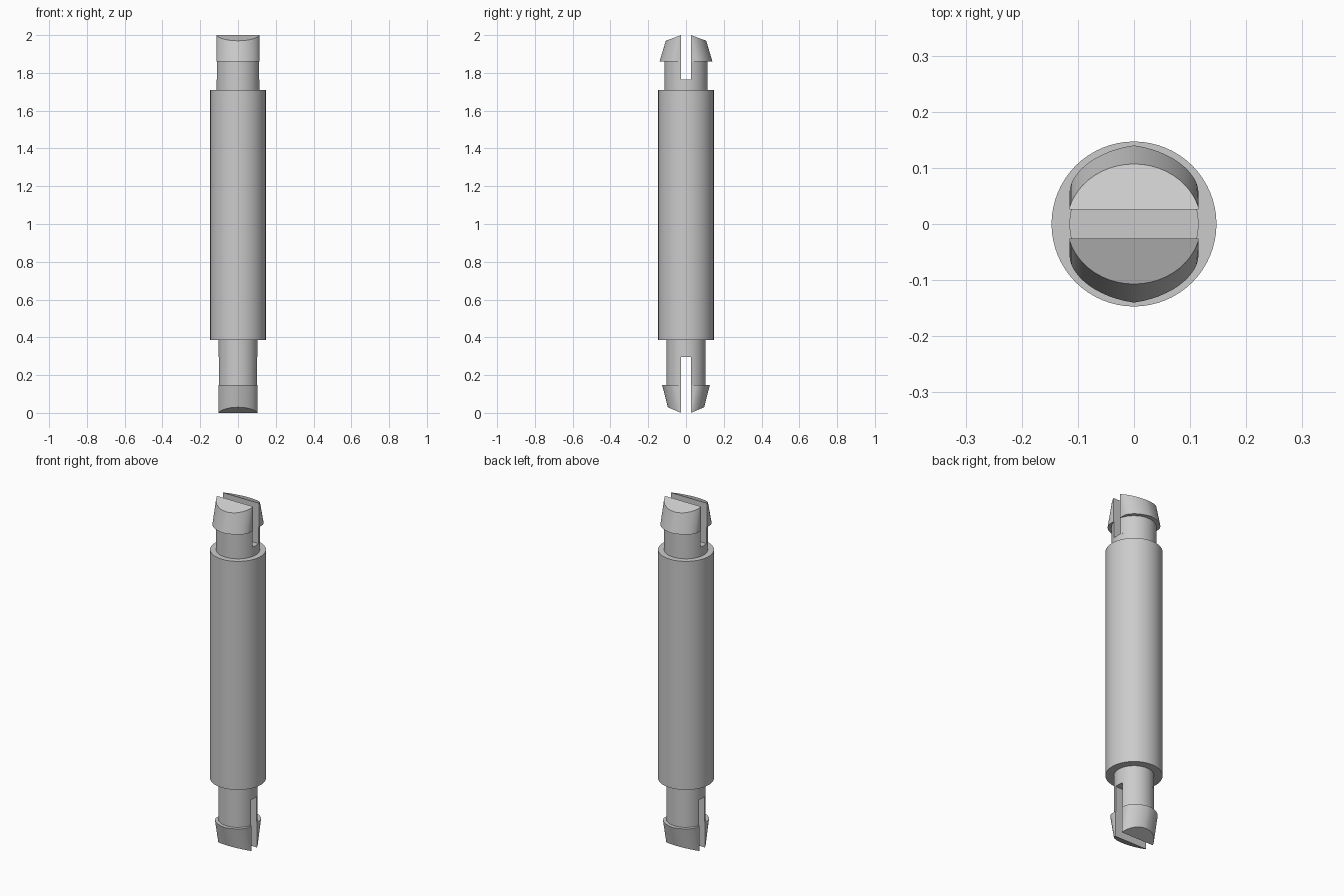
import bpy, bmesh, math

if "Cube" in bpy.data.objects:
    bpy.data.objects.remove(bpy.data.objects["Cube"])

GAP = 0.026  # half width of the slot


def finish(bm, name):
    bmesh.ops.recalc_face_normals(bm, faces=bm.faces)
    me = bpy.data.meshes.new(name)
    bm.to_mesh(me)
    bm.free()
    ob = bpy.data.objects.new(name, me)
    bpy.context.collection.objects.link(ob)
    bpy.ops.object.select_all(action='DESELECT')
    ob.select_set(True)
    bpy.context.view_layer.objects.active = ob
    bpy.ops.object.shade_smooth_by_angle(angle=math.radians(25))
    return ob


def loft(name, lower, upper):
    """Closed solid between two matching loops of 3D points."""
    bm = bmesh.new()
    a = [bm.verts.new(p) for p in lower]
    b = [bm.verts.new(p) for p in upper]
    n = len(a)
    for i in range(n):
        j = (i + 1) % n
        bm.faces.new((a[i], a[j], b[j], b[i]))
    bm.faces.new(a)
    bm.faces.new(b)
    return finish(bm, name)


def rod(name, r, z0, z1, n=64):
    ring = [(r * math.cos(2 * math.pi * i / n), r * math.sin(2 * math.pi * i / n)) for i in range(n)]
    return loft(name, [(x, y, z0) for x, y in ring], [(x, y, z1) for x, y in ring])


def clip(prefix, s, side, end, shoulder, slot, body):
    """Slotted snap end: solid neck, then two split prongs with barbed heads."""
    d = 1 if end > body else -1
    w = 0.115 * s
    rod(prefix + "_neck", w, body, slot)

    # half-round prong outline beside the slot
    a0 = math.asin(GAP / w)
    n = 24
    prong = [(w * math.cos(a0 + (math.pi - 2 * a0) * i / n),
              w * math.sin(a0 + (math.pi - 2 * a0) * i / n)) for i in range(n + 1)]

    # barb base is a pointed arch, barb tip is a flatter ellipse
    m = 12
    xs = [w * math.sin(math.pi / 2 * i / m) for i in range(-m, m + 1)]

    def arch(x):
        u = abs(x) / w
        return s * (0.055 + 0.085 * (0.82 * math.sqrt(max(0, 1 - u * u)) + 0.18 * (1 - u)))

    def tip(x):
        return s * 0.107 * math.sqrt(1 - (x / (w * 1.04)) ** 2)

    def slope(y):
        return end - d * 0.03 * (y - GAP) / (0.107 * s - GAP)

    for k, label in ((1, "back"), (-1, "front")):
        loft(f"{prefix}_prong_{label}",
             [(x, k * y, slot) for x, y in prong],
             [(x, k * y, shoulder) for x, y in prong])
        base = [(-w, GAP)] + [(x, arch(x)) for x in xs] + [(w, GAP)]
        top = [(-w, GAP)] + [(x, max(tip(x), GAP + 0.001)) for x in xs] + [(w, GAP)]
        loft(f"{prefix}_barb_{label}",
             [(x, k * y, shoulder) for x, y in base],
             [(x, k * y, slope(y)) for x, y in top])


# main shaft
rod("shaft", 0.147, 0.385, 1.71)
# snap ends; the lower one is slightly thinner and longer
clip("upper", 1.0, 1, 2.0, 1.86, 1.765, 1.71)
clip("lower", 0.9, -1, 0.0, 0.147, 0.295, 0.385)
